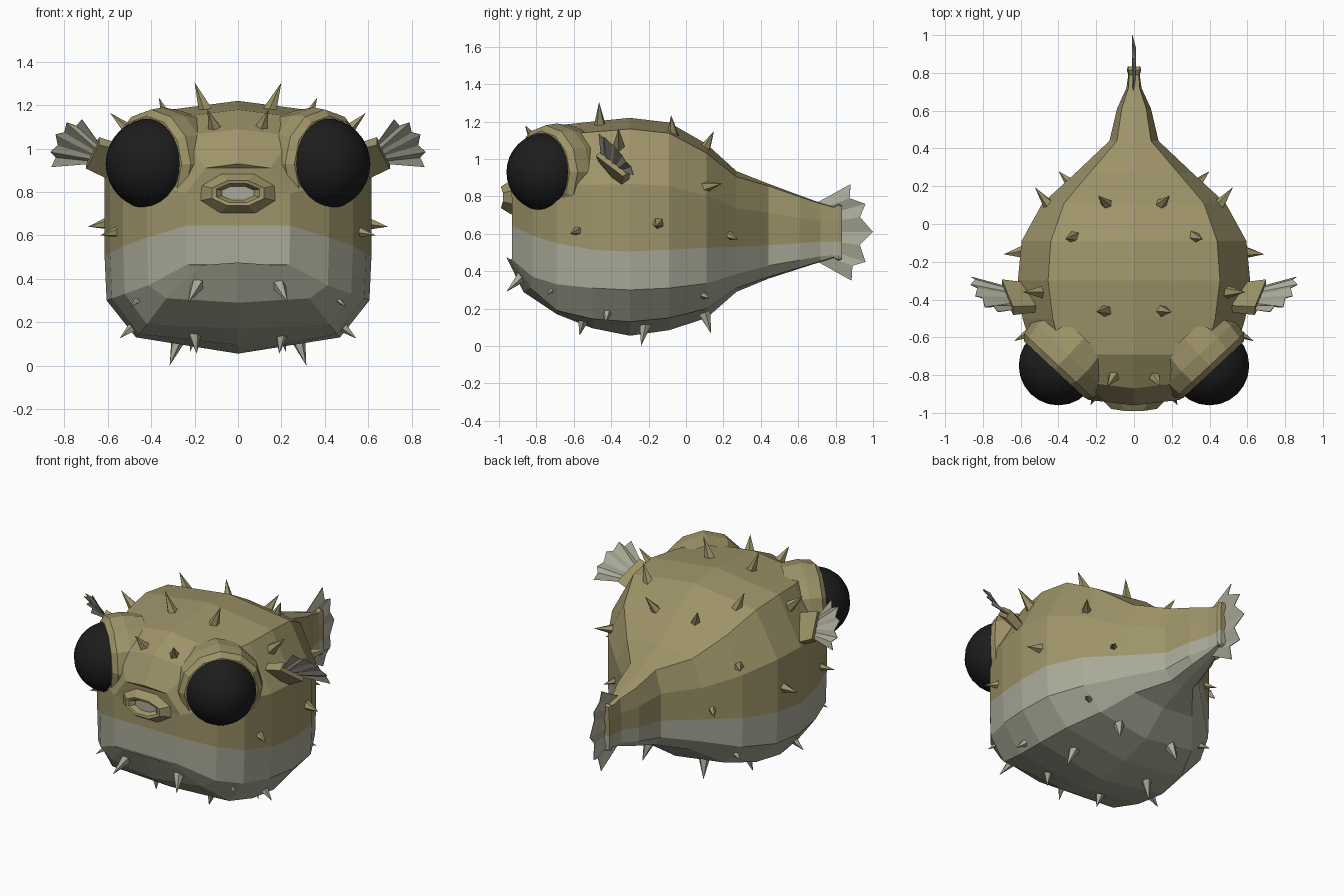
import bpy, bmesh, math
from mathutils import Vector

if "Cube" in bpy.data.objects:
    bpy.data.objects.remove(bpy.data.objects["Cube"])


def material(name, rgb):
    m = bpy.data.materials.new(name)
    m.diffuse_color = (*rgb, 1)
    m.use_nodes = True
    m.node_tree.nodes["Principled BSDF"].inputs["Base Color"].default_value = m.diffuse_color
    return m


OLIVE = material("olive skin", (0.34, 0.295, 0.14))
PALE = material("pale belly", (0.40, 0.40, 0.315))
BLACK = material("eye black", (0.012, 0.012, 0.012))


def make(name, verts, faces, mats, index=None):
    me = bpy.data.meshes.new(name)
    me.from_pydata([tuple(v) for v in verts], [], faces)
    ob = bpy.data.objects.new(name, me)
    bpy.context.collection.objects.link(ob)
    for m in mats:
        me.materials.append(m)
    if index:
        for p, i in zip(me.polygons, index):
            p.material_index = i
    bm = bmesh.new()
    bm.from_mesh(me)
    bmesh.ops.recalc_face_normals(bm, faces=bm.faces)
    bm.to_mesh(me)
    bm.free()
    return ob


def flip(v, s):
    return Vector((v[0] * s, v[1], v[2]))


# Body: half sections lofted along y
# y, top z, shoulder x, side x, colour line z, lower z, keel x, keel z, bottom z
SECTIONS = [
    (-0.96, 0.93, 0.15, 0.24, 0.645, 0.465, 0.17, 0.463, 0.475),
    (-0.87, 1.09, 0.25, 0.42, 0.59, 0.37, 0.33, 0.31, 0.29),
    (-0.69, 1.18, 0.38, 0.53, 0.55, 0.33, 0.42, 0.19, 0.17),
    (-0.50, 1.20, 0.43, 0.59, 0.515, 0.31, 0.455, 0.145, 0.095),
    (-0.30, 1.22, 0.455, 0.615, 0.505, 0.30, 0.47, 0.13, 0.055),
    (-0.09, 1.195, 0.44, 0.595, 0.515, 0.31, 0.44, 0.15, 0.085),
    (0.11, 1.08, 0.37, 0.485, 0.525, 0.335, 0.35, 0.20, 0.15),
    (0.27, 0.935, 0.235, 0.31, 0.53, 0.385, 0.22, 0.31, 0.29),
    (0.44, 0.868, 0.09, 0.13, 0.54, 0.43, 0.08, 0.37, 0.36),
    (0.61, 0.805, 0.065, 0.09, 0.55, 0.46, 0.055, 0.42, 0.415),
    (0.72, 0.765, 0.03, 0.04, 0.56, 0.48, 0.03, 0.455, 0.45),
]
# Tail stub end: slim neck, flared lip, closing edge
for y, grow in ((0.79, -0.005), (0.815, 0.01), (0.835, 0.0)):
    SECTIONS.append((y, 0.75 + grow, 0.028 + grow / 2, 0.033 + grow / 2, 0.56, 0.485,
                     0.028 + grow / 2, 0.47 - grow, 0.465 - grow))
verts, faces, index = [], [], []
for y, zt, sx, w, cz, lz, kx, kz, zb in SECTIONS:
    sz = zt - 0.13 * sx
    half = [(sx, sz), (w, cz + (sz - cz) * 0.55), (w, cz), (w * 0.985, lz), (kx, kz)]
    ring = [(0, zt)] + half + [(0, zb)] + [(-x, z) for x, z in reversed(half)]
    bow = 0.12 if y < -0.8 else 0  # the face curves back towards the cheeks
    verts += [(x, y + bow * abs(x), z) for x, z in ring]
N = 12
for i in range(len(SECTIONS) - 1):
    for j in range(N):
        k = (j + 1) % N
        faces.append((i * N + j, i * N + k, i * N + N + k, i * N + N + j))
        index.append(0 if j < 3 or j > 8 else 1)
# Body end caps, split in rows so the colour line carries across
for o in (0, (len(SECTIONS) - 1) * N):
    faces.append((o, o + 1, o + 11))
    index.append(0)
    for r in range(1, 5):
        faces.append((o + r, o + r + 1, o + 11 - r, o + 12 - r))
        index.append(0 if r < 3 else 1)
    faces.append((o + 5, o + 6, o + 7))
    index.append(1)
make("body", verts, faces, [OLIVE, PALE], index)


def rings_object(name, rings, mats, index_rule=None, caps=(False, False)):
    n = len(rings[0])
    v = [p for r in rings for p in r]
    f, idx = [], []
    for i in range(len(rings) - 1):
        for j in range(n):
            k = (j + 1) % n
            f.append((i * n + j, i * n + k, i * n + n + k, i * n + n + j))
            idx.append(index_rule(i) if index_rule else 0)
    for on, o in zip(caps, (0, (len(rings) - 1) * n)):
        if on:
            f.append(tuple(range(o, o + n)))
            idx.append(index_rule(len(rings)) if index_rule else 0)
    return make(name, v, f, mats, idx)


# Mouth: protruding lips around a pale recess
def oval(rx, rz, y):
    return [Vector((rx * math.cos(a), y + 0.15 * abs(rx * math.cos(a)), 0.795 + rz * math.sin(a)))
            for a in (math.tau * i / 8 + math.pi / 8 for i in range(8))]


rings_object("mouth", [oval(0.20, 0.10, -0.945), oval(0.13, 0.062, -0.997),
                       oval(0.108, 0.047, -0.992), oval(0.08, 0.034, -0.96)],
             [OLIVE, PALE], lambda i: 1 if i > 2 else 0, (False, True))

# Eyes with faceted sockets
for s, side in ((1, "right"), (-1, "left")):
    centre = Vector((0.4 * s, -0.75, 0.93))
    axis = Vector((0.68 * s, -0.73, 0.0)).normalized()
    bpy.ops.mesh.primitive_uv_sphere_add(segments=24, ring_count=16, radius=0.21, location=centre)
    eye = bpy.context.object
    eye.name = side + "_eye"
    eye.data.materials.append(BLACK)
    bpy.ops.object.shade_smooth()
    u = Vector((0, 0, 1))
    t = axis.cross(u)

    def ring(r, d):
        return [centre + axis * d + (t * math.cos(a) + u * math.sin(a)) * r
                for a in (math.tau * i / 12 for i in range(12))]

    rings_object(side + "_eye_socket",
                 [ring(0.245, -0.20), ring(0.26, -0.08), ring(0.25, 0.0), ring(0.22, 0.03), ring(0.198, 0.03)],
                 [OLIVE])


# Spikes: base and tip on one side, mirrored to the other
UPPER = [((.15, -.46, 1.18), (.20, -.465, 1.305)), ((.11, -.81, 1.10), (.14, -.86, 1.18)),
         ((.50, -.36, 1.08), (.59, -.36, 1.165)), ((.32, -.07, 1.13), (.365, -.08, 1.235)),
         ((.14, .10, 1.05), (.19, .15, 1.15)), ((.45, .10, .85), (.525, .195, .87)),
         ((.33, .21, .60), (.40, .28, .57)), ((.60, -.15, .655), (.69, -.16, .64)),
         ((.54, -.57, .62), (.635, -.62, .60))]
LOWER = [((.19, -.88, .37), (.23, -.96, .29)), ((.42, -.68, .335), (.50, -.745, .27)),
         ((.20, -.55, .14), (.19, -.57, .055)), ((.47, -.42, .19), (.545, -.43, .125)),
         ((.28, -.22, .11), (.315, -.24, .00)), ((.20, .10, .17), (.22, .135, .065)),
         ((.40, .08, .28), (.48, .125, .255))]


def spikes(name, pairs, mat):
    v, f = [], []
    for base, tip in pairs:
        for s in (1, -1):
            b, t = flip(base, s), flip(tip, s)
            d = (t - b).normalized()
            a = d.orthogonal().normalized()
            c = d.cross(a)
            o = len(v)
            v += [b - d * 0.02 + (a * math.cos(k * math.tau / 5) + c * math.sin(k * math.tau / 5)) * 0.037
                  for k in range(5)]
            v.append(t)
            f += [(o + k, o + (k + 1) % 5, o + 5) for k in range(5)]
            f.append(tuple(o + k for k in range(5)))
    make(name, v, f, [mat])


spikes("upper_spikes", UPPER, OLIVE)
spikes("lower_spikes", LOWER, PALE)


# Pleated fin: a strip between a root line and a zigzag tip line
def fin(name, roots, tips, fold):
    n = len(tips)
    v = []
    for i, t in enumerate(tips):
        r = roots[0].lerp(roots[1], i / (n - 1))
        push = fold * (1 if i % 2 else -1)
        v += [r + push * 0.4, Vector(t) + push]
    f = [(2 * i, 2 * i + 1, 2 * i + 3, 2 * i + 2) for i in range(n - 1)]
    ob = make(name, v, f, [PALE])
    mod = ob.modifiers.new("thickness", 'SOLIDIFY')
    mod.thickness = 0.004
    mod.offset = 0


TAIL = [(.88, .865), (.875, .79), (.96, .76), (.93, .69), (1.0, .61),
        (.93, .54), (.96, .45), (.89, .43), (.885, .35)]
fin("tail_fin", [Vector((0, .68, .755)), Vector((0, .68, .465))],
    [(0, y, z) for y, z in TAIL], Vector((0.009, 0, 0)))

# Side fins on stubby bases
SIDE = [(.72, -.46, 1.14), (.745, -.44, 1.10), (.79, -.435, 1.125), (.80, -.40, 1.07),
        (.84, -.375, 1.07), (.83, -.345, 1.01), (.865, -.315, .99), (.84, -.30, .955), (.86, -.275, .92)]
STUB = [((.52, -.45, 1.00), (.55, -.33, .85)), ((.64, -.46, 1.035), (.70, -.315, .925))]
for s, side in ((1, "right"), (-1, "left")):
    top, low = (flip(p, s) for p in STUB[1])
    fold = Vector((0, 0.006, 0.005))
    fin(side + "_side_fin", [top.lerp(low, 0.05), top.lerp(low, 0.95)], [flip(p, s) for p in SIDE], fold)
    rings = []
    for (a, b), h in zip(STUB, (0.018, 0.022)):
        a, b, o = flip(a, s), flip(b, s), Vector((0, h, h * 0.8))
        rings.append([a - o, a + o, b + o, b - o])
    rings_object(side + "_fin_base", rings, [OLIVE], None, (True, True))
